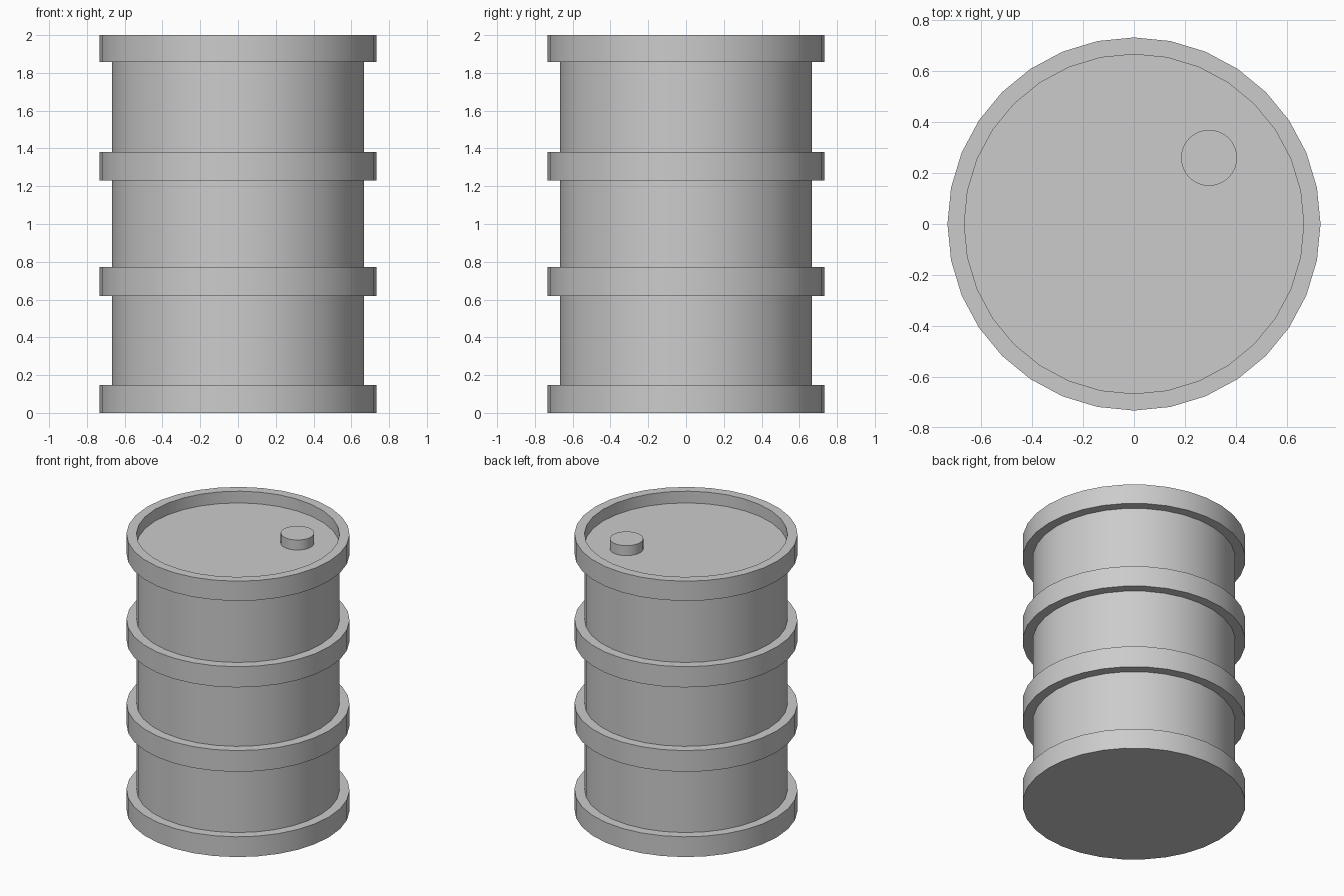
import bpy
import bmesh
from math import pi, radians
from mathutils import Vector

cube = bpy.data.objects.get("Cube")
if cube:
    bpy.data.objects.remove(cube, do_unlink=True)

SIDES = 32
R_BODY, R_HOOP = 0.667, 0.733
LID_Z = 1.915

# One plain grey metal
steel = bpy.data.materials.new("grey_steel")
steel.use_nodes = True
GREY = (0.6, 0.6, 0.6, 1)
steel.diffuse_color = GREY
steel.node_tree.nodes["Principled BSDF"].inputs["Base Color"].default_value = GREY


def lathe(name, profile, centre=(0, 0)):
    """Spin a (radius, height) profile around z into a smooth-shaded object."""
    bm = bmesh.new()
    verts = [bm.verts.new((r, 0, z)) for r, z in profile]
    edges = [bm.edges.new(pair) for pair in zip(verts, verts[1:])]
    bmesh.ops.spin(bm, geom=verts + edges, cent=(0, 0, 0), axis=(0, 0, 1),
                   angle=2 * pi, steps=SIDES, use_merge=False)
    bmesh.ops.remove_doubles(bm, verts=bm.verts, dist=0.0005)
    bmesh.ops.recalc_face_normals(bm, faces=bm.faces)
    bmesh.ops.translate(bm, verts=bm.verts, vec=Vector((*centre, 0)))
    mesh = bpy.data.meshes.new(name)
    bm.to_mesh(mesh)
    bm.free()
    mesh.materials.append(steel)
    obj = bpy.data.objects.new(name, mesh)
    bpy.context.collection.objects.link(obj)
    bpy.ops.object.select_all(action="DESELECT")
    obj.select_set(True)
    bpy.context.view_layer.objects.active = obj
    bpy.ops.object.shade_smooth_by_angle(angle=radians(30))
    return obj


# Barrel wall: four raised hoops joined by the narrower body
hoops = [(0, 0.147), (0.618, 0.772), (1.23, 1.38), (1.857, 2)]
profile = [(0, 0)]
for low, high in hoops:
    if low > 0:
        profile.append((R_BODY, low))
    profile += [(R_HOOP, low), (R_HOOP, high), (R_BODY, high)]

# Recessed lid inside the top rim
profile += [(R_BODY, LID_Z), (0, LID_Z)]
lathe("barrel_body", profile)

# Filler cap standing on the lid
lathe("filler_cap", [(0, LID_Z), (0.11, LID_Z), (0.11, 1.988), (0, 1.988)],
      centre=(0.295, 0.26))
